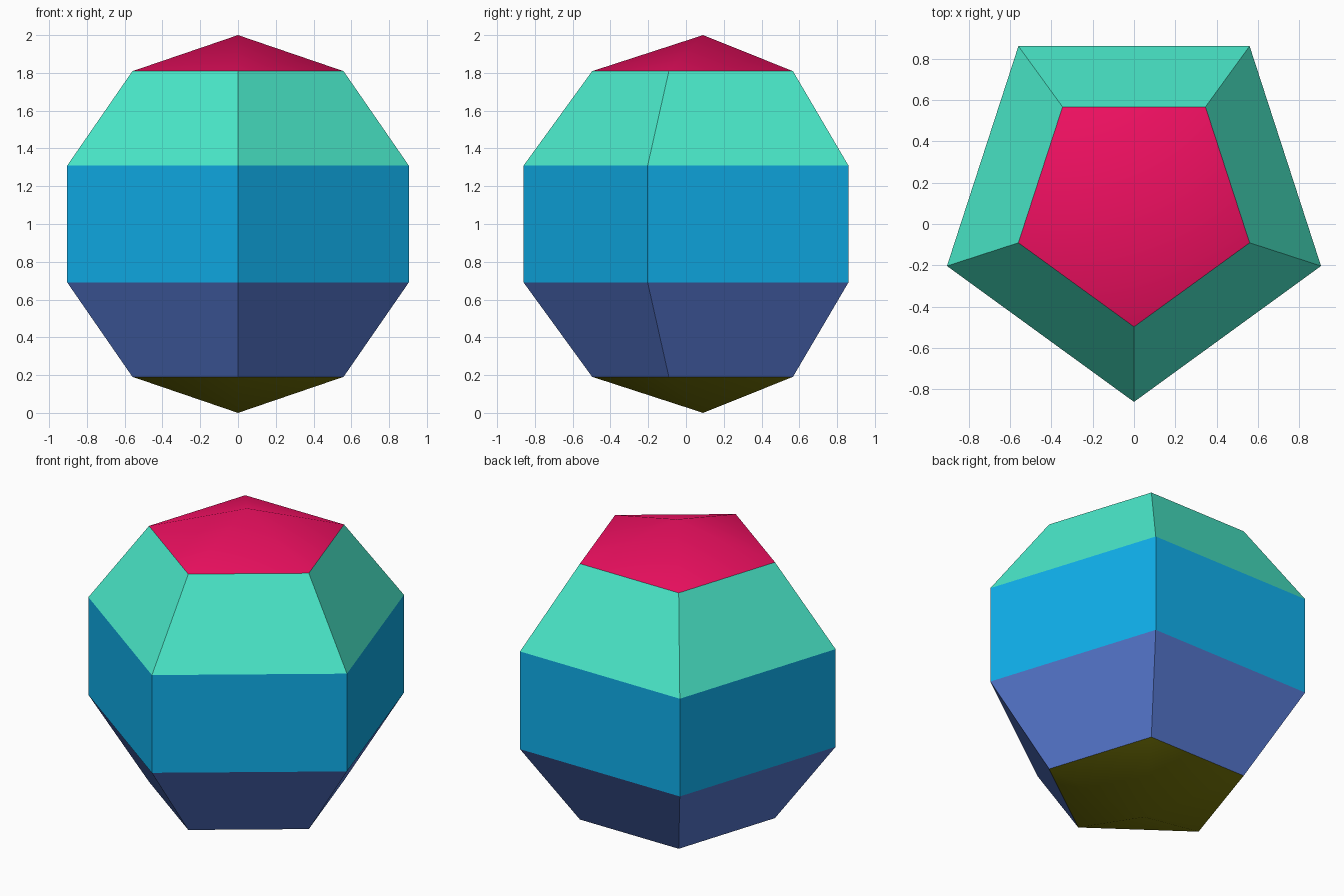
import bpy, math
from mathutils import Matrix

if "Cube" in bpy.data.objects:
    bpy.data.objects.remove(bpy.data.objects["Cube"])

SIDES = 5

# Five-sided, five-ring ball standing on the ground
bpy.ops.mesh.primitive_uv_sphere_add(segments=SIDES, ring_count=5, radius=1)
ball = bpy.context.object
ball.name = "faceted_ball"
mesh = ball.data

# Turn one corner to the front, then centre the pentagon and lift it
corner = next(v.co for v in mesh.vertices if v.co.xy.length > 0.1)
turn = -math.pi / 2 - math.atan2(corner.y, corner.x)
shift_y = (1 - math.cos(math.pi / SIDES)) * math.sin(math.radians(72)) / 2
mesh.transform(Matrix.Translation((0, shift_y, 1)) @ Matrix.Rotation(turn, 4, 'Z'))

# One colour per horizontal band, bottom to top
bands = [
    ("bottom_cap_olive", (0.20, 0.20, 0.003)),
    ("lower_band_indigo", (0.10, 0.20, 0.67)),
    ("middle_band_blue", (0.005, 0.43, 0.83)),
    ("upper_band_teal", (0.07, 0.83, 0.60)),
    ("top_cap_red", (0.87, 0.005, 0.12)),
]
for name, colour in bands:
    mat = bpy.data.materials.new(name)
    mat.diffuse_color = (*colour, 1)
    mat.use_nodes = True
    mat.node_tree.nodes["Principled BSDF"].inputs["Base Color"].default_value = mat.diffuse_color
    mesh.materials.append(mat)

limits = [0.19, 0.69, 1.31, 1.81]
for face in mesh.polygons:
    face.material_index = sum(face.center.z > z for z in limits)

# Soft caps, crisp bands
bpy.ops.object.shade_smooth_by_angle(angle=math.radians(30))
